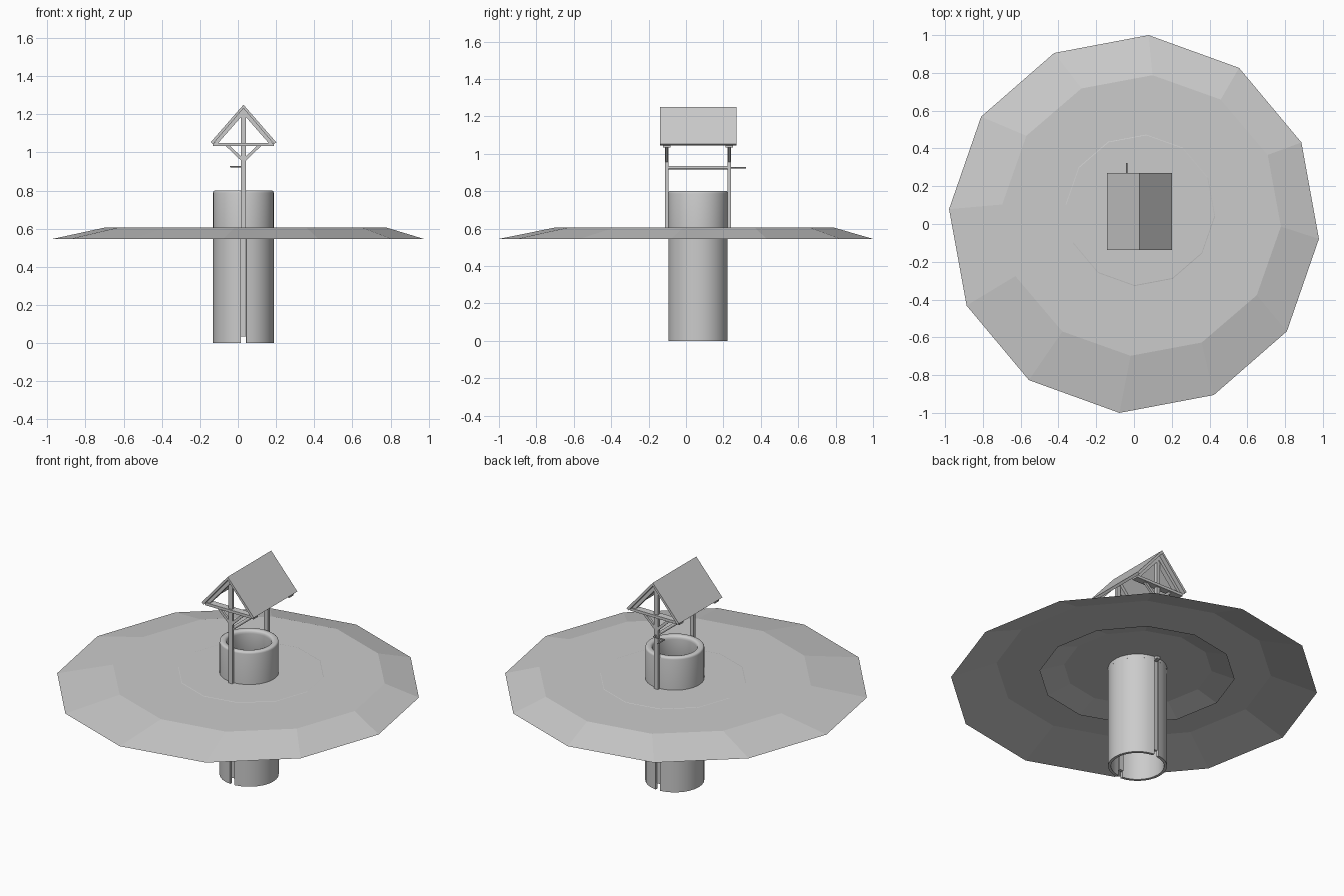
import bpy, bmesh, math
from mathutils import Vector, Matrix

if "Cube" in bpy.data.objects:
    bpy.data.objects.remove(bpy.data.objects["Cube"], do_unlink=True)

CX, CY = 0.029, 0.064          # well centre
POST_Y = (CY - 0.167, CY + 0.167)

grey = bpy.data.materials.new("plain grey")
grey.use_nodes = True
grey.diffuse_color = (0.6, 0.6, 0.6, 1)
grey.node_tree.nodes["Principled BSDF"].inputs["Base Color"].default_value = (0.6, 0.6, 0.6, 1)


def finish(name, bm, smooth=False):
    bmesh.ops.recalc_face_normals(bm, faces=bm.faces)
    mesh = bpy.data.meshes.new(name)
    bm.to_mesh(mesh)
    bm.free()
    mesh.materials.append(grey)
    obj = bpy.data.objects.new(name, mesh)
    bpy.context.collection.objects.link(obj)
    if smooth:
        bpy.ops.object.select_all(action='DESELECT')
        obj.select_set(True)
        bpy.context.view_layer.objects.active = obj
        bpy.ops.object.shade_smooth_by_angle(angle=math.radians(50))


def lathe(name, profile, sides, start=0.0, sweep=math.tau):
    """Closed (radius, z) profile turned about the well's axis."""
    bm = bmesh.new()
    full = sweep > 6.28
    cols = []
    for i in range(sides if full else sides + 1):
        a = start + sweep * i / sides
        cols.append([bm.verts.new((CX + r * math.cos(a), CY + r * math.sin(a), z))
                     for r, z in profile])
    n = len(profile)
    for i in range(sides):
        p, q = cols[i], cols[(i + 1) % len(cols)]
        for j in range(n):
            k = (j + 1) % n
            bm.faces.new((p[j], q[j], q[k], p[k]))
    if not full:
        bm.faces.new(cols[0])
        bm.faces.new(cols[-1])
    finish(name, bm, True)


def mound(name, rim, top):
    """Open twelve-sided sheet: a sloping flank around a flat top."""
    bm = bmesh.new()
    rings = []
    for rx, ry, x, y, z in (rim, top):
        angles = [math.tau * i / 12 - math.radians(4.5) for i in range(12)]
        rings.append([bm.verts.new((x + rx * math.cos(a), y + ry * math.sin(a), z))
                      for a in angles])
    low, high = rings
    for i in range(12):
        j = (i + 1) % 12
        bm.faces.new((low[i], low[j], high[j], high[i]))
    bm.faces.new(high)
    finish(name, bm)


def prism(name, outline, y0, y1):
    """Outline in x (from the well centre) and z, drawn out along y."""
    bm = bmesh.new()
    ends = [[bm.verts.new((CX + x, y, z)) for x, z in outline] for y in (y0, y1)]
    for end in ends:
        bm.faces.new(end)
    for i in range(len(outline)):
        j = (i + 1) % len(outline)
        bm.faces.new((ends[0][i], ends[0][j], ends[1][j], ends[1][i]))
    finish(name, bm)


def chevron(top, half, low, thick, inset):
    return [(-half, low + 0.01), (0, top), (half, low + 0.01),
            (half - inset, low), (0, top - thick), (inset - half, low)]


def box(name, half, y0, y1, z0, z1):
    prism(name, [(-half, z0), (half, z0), (half, z1), (-half, z1)], y0, y1)


def rod(name, a, b, radius, sides=12):
    a, b = Vector(a), Vector(b)
    d = b - a
    bm = bmesh.new()
    m = Matrix.Translation((a + b) / 2) @ d.to_track_quat('Z', 'Y').to_matrix().to_4x4()
    bmesh.ops.create_cone(bm, cap_ends=True, segments=sides, radius1=radius,
                          radius2=radius, depth=d.length, matrix=m)
    finish(name, bm, True)


# Wide ground sheet, and a smaller one nested around the well
mound("ground", (0.982, 1.003, 0, 0, 0.545), (0.74, 0.745, 0.04, 0.045, 0.606))
mound("inner_ground", (0.525, 0.532, 0.024, 0.055, 0.574), (0.393, 0.398, 0.034, 0.073, 0.607))

# Well wall above the ground, with a rounded lip
wall = [(0.143, 0.585), (0.159, 0.585), (0.159, 0.788), (0.157, 0.796), (0.151, 0.8),
        (0.134, 0.8), (0.126, 0.797), (0.121, 0.79), (0.12, 0.78), (0.12, 0.62)]
lathe("well_wall", wall, 48)

# Shaft below the ground: two half shells with a slot at the front and back
gap = 0.09
shell = [(0.143, 0), (0.159, 0), (0.159, 0.59), (0.143, 0.59)]
for side, start in (("left", -math.pi / 2), ("right", math.pi / 2)):
    lathe("shaft_" + side, shell, 14, start + gap, math.pi - 2 * gap)

# Posts, slot fillings, gables and braces at both ends
for end, y, s in (("front", POST_Y[0], -1), ("back", POST_Y[1], 1)):
    box(end + "_post", 0.012, y - 0.009, y + 0.009, 0.59, 1.22)
    inner = CY + s * 0.142
    box(end + "_buried_post", 0.013, inner - 0.008, inner + 0.008, 0.035, 0.6)
    box(end + "_tie_beam", 0.16, y - 0.02, y + 0.02, 1.034, 1.05)
    prism(end + "_rafters", chevron(1.232, 0.158, 1.045, 0.032, 0.022), y - 0.014, y + 0.014)
    for side, k in (("left", 1), ("right", -1)):
        brace = [(0.005 * k, 0.95), (0.095 * k, 1.036), (0.073 * k, 1.036), (0.005 * k, 0.972)]
        prism(end + "_brace_" + side, brace, y - 0.007, y + 0.007)

# Pitched roof
prism("roof", chevron(1.25, 0.172, 1.043, 0.019, 0.012), CY - 0.202, CY + 0.207)

# Winding axle with crank
AZ = 0.926
rod("axle", (CX, POST_Y[0], AZ), (CX, POST_Y[1], AZ), 0.009)
rod("axle_end", (CX, POST_Y[1], AZ), (CX, 0.262, AZ), 0.004, 8)
rod("crank_arm", (CX, 0.26, AZ), (CX - 0.069, 0.26, AZ), 0.004, 8)
rod("crank_handle", (CX - 0.068, 0.257, AZ), (CX - 0.068, 0.322, AZ), 0.004, 8)
